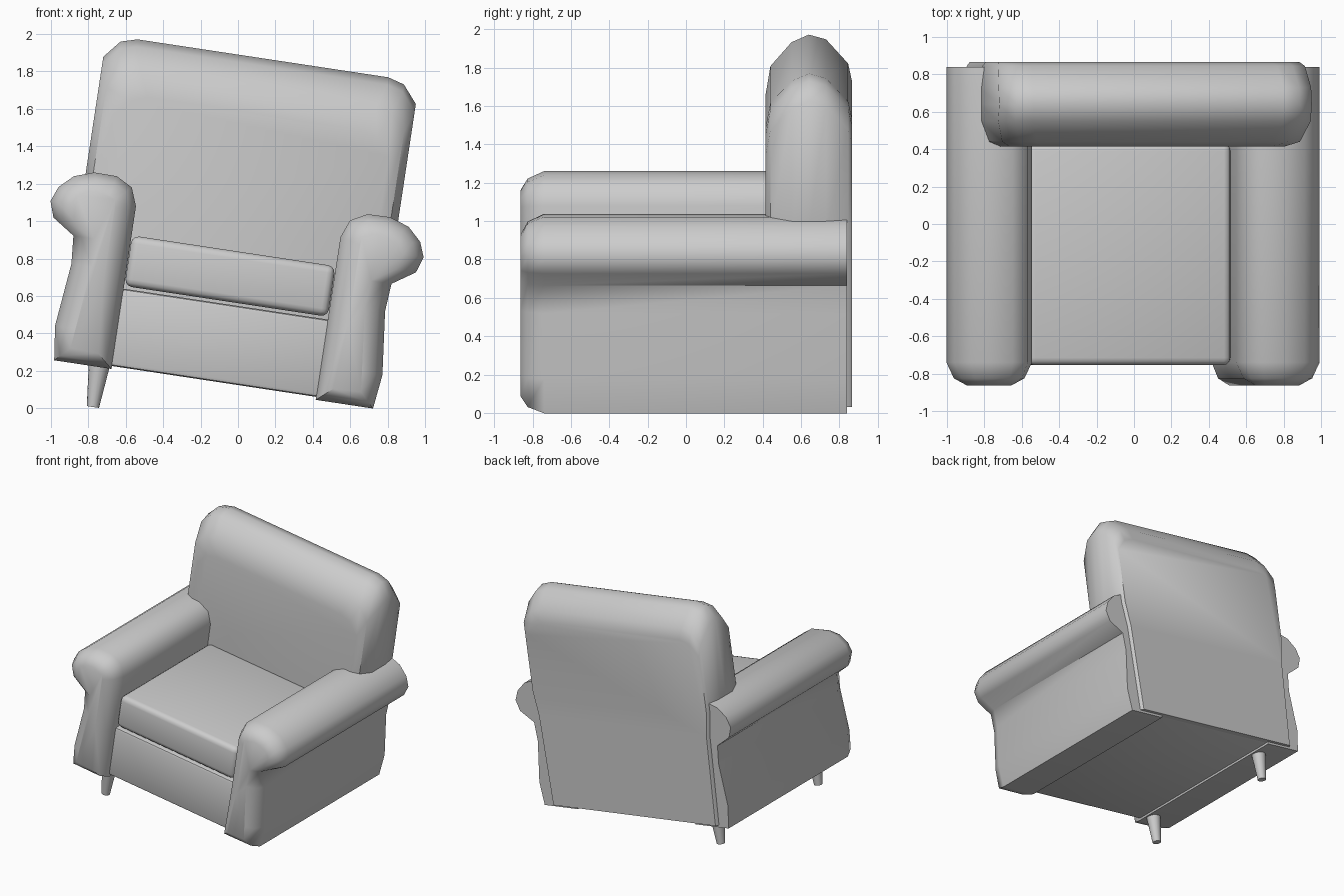
import bpy, bmesh, math
from mathutils import Matrix, Vector

if "Cube" in bpy.data.objects:
    bpy.data.objects.remove(bpy.data.objects["Cube"])

# Whole chair is built upright, then shifted and tipped sideways onto one arm
TIP = Matrix.Rotation(math.radians(8.6), 4, 'Y') @ Matrix.Translation((-0.148, 0, 0))


def finish(name, bm, angle=40):
    bmesh.ops.recalc_face_normals(bm, faces=bm.faces)
    bm.transform(TIP)
    mesh = bpy.data.meshes.new(name)
    bm.to_mesh(mesh)
    bm.free()
    ob = bpy.data.objects.new(name, mesh)
    bpy.context.collection.objects.link(ob)
    bpy.ops.object.select_all(action='DESELECT')
    ob.select_set(True)
    bpy.context.view_layer.objects.active = ob
    bpy.ops.object.shade_smooth_by_angle(angle=math.radians(angle))
    return ob


def loft(name, rings, angle):
    """Skin a list of equal-length closed rings and cap both ends."""
    bm = bmesh.new()
    vr = [[bm.verts.new(p) for p in ring] for ring in rings]
    n = len(vr[0])
    for a, b in zip(vr, vr[1:]):
        for i in range(n):
            j = (i + 1) % n
            bm.faces.new((a[i], a[j], b[j], b[i]))
    bm.faces.new(vr[0])
    bm.faces.new(vr[-1])
    return finish(name, bm, angle)


def soft_box(name, lo, hi, radius, segments=3):
    lo, hi = Vector(lo), Vector(hi)
    bm = bmesh.new()
    bmesh.ops.create_cube(bm, size=1)
    bm.transform(Matrix.Translation((lo + hi) / 2) @ Matrix.Diagonal((*(hi - lo), 1)))
    bmesh.ops.bevel(bm, geom=bm.edges[:], offset=radius, segments=segments,
                    profile=0.5, affect='EDGES')
    return finish(name, bm)


# Rolled arms: one cross-section, shrunk towards its middle at the rounded front
ARM = [(0.552, 0.106), (0.862, 0.106), (0.885, 0.29), (0.848, 0.63), (0.86, 0.78),
       (0.98, 0.86), (1.009, 0.945), (0.978, 1.025), (0.905, 1.095), (0.80, 1.131),
       (0.678, 1.129), (0.59, 1.082), (0.553, 0.986), (0.552, 0.53)]


def shrink(p, d):
    p = Vector(p)
    c = Vector((0.72, min(max(p.y, 0.25), 0.95)))
    return p + (c - p).normalized() * d


for side, label in ((-1, "left"), (1, "right")):
    rings = []
    for y, d in ((-0.863, 0.11), (-0.825, 0.04), (-0.74, 0), (0.84, 0)):
        rings.append([(side * q.x, y, q.y) for q in (shrink(p, d) for p in ARM)])
    loft(label + "_arm", rings, 50)

# Backrest: rounded slab, rings run front to back as (y, side inset, top inset)
BACK = [(0.79, 0.125, 0), (0.815, 0.85, 0), (0.845, 1.05, 0),
        (0.845, 1.75, 1), (0.766, 1.844, 1), (0.678, 1.869, 1)]
rings = []
for y, s, t in ((0.415, 0.10, 0.30), (0.44, 0.04, 0.16), (0.55, 0, 0.04), (0.64, 0, 0),
                (0.73, 0, 0.025), (0.845, 0.015, 0.15), (0.865, 0.03, 0.24)):
    half = [(x - s, y, z - t * k) for x, z, k in BACK]
    rings.append(half + [(-x, yy, z) for x, yy, z in reversed(half)])
loft("backrest", rings, 45)

# Seat base and loose cushion
soft_box("seat_base", (-0.57, -0.745, 0.122), (0.57, 0.83, 0.54), 0.02, 2)
soft_box("seat_cushion", (-0.55, -0.755, 0.555), (0.55, 0.43, 0.828), 0.04, 3)

# Tapered legs, present only under the raised side
for y, label in ((-0.645, "front_leg"), (0.645, "back_leg")):
    bm = bmesh.new()
    bmesh.ops.create_cone(bm, cap_ends=True, segments=16, radius1=0.033, radius2=0.058,
                          depth=0.24, matrix=Matrix.Translation((-0.62, y, 0.01)))
    finish(label, bm)
